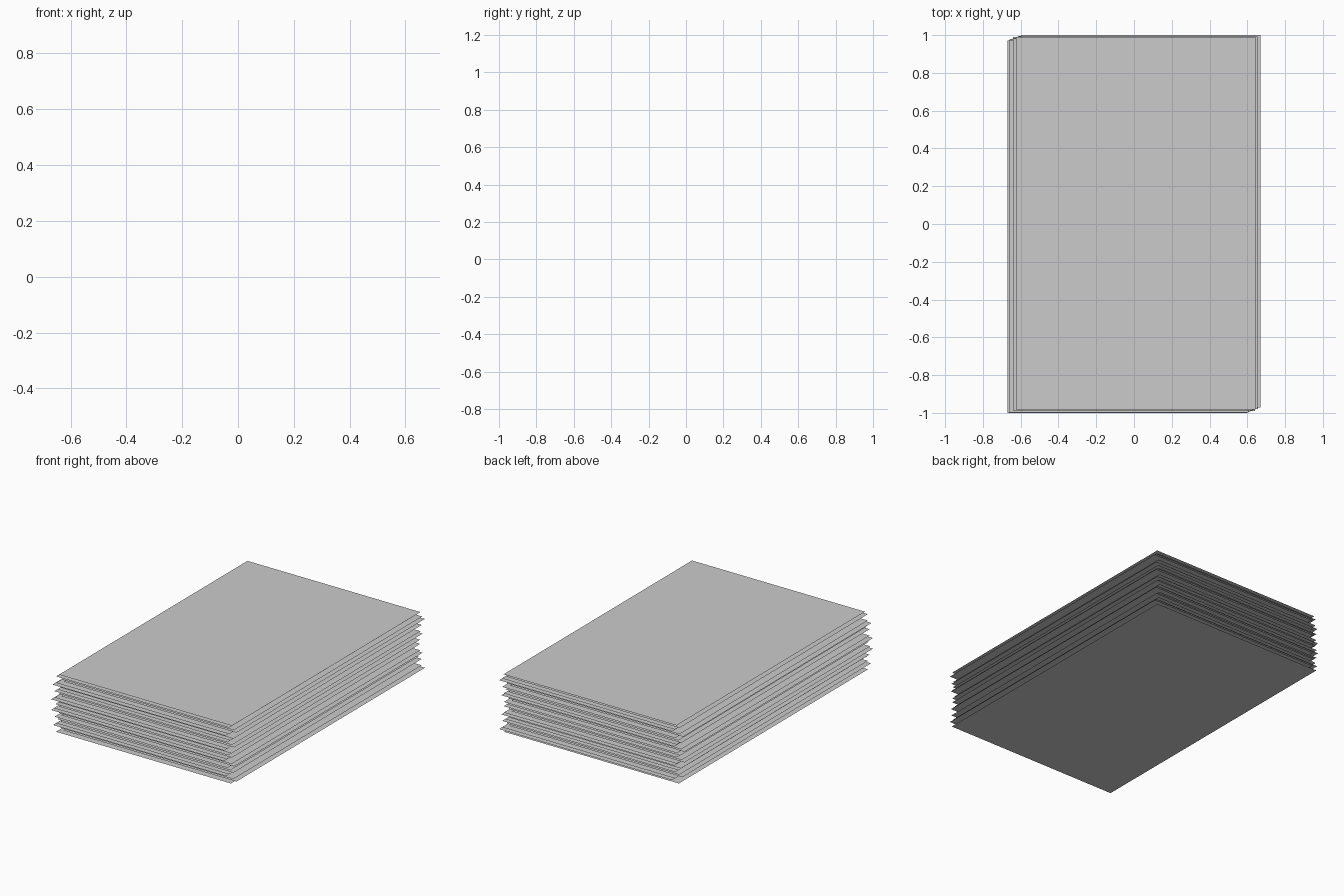
import bpy

if "Cube" in bpy.data.objects:
    bpy.data.objects.remove(bpy.data.objects["Cube"])

WIDTH, LENGTH = 1.267, 1.972   # one sheet
STEP = 0.01407                 # vertical gap between sheets

# sideways slip of each sheet, bottom to top (thousandths of a unit)
SLIPS = [0, 36, 18, -25, -7, 18, 0, -16, 23, 8, -36, -20, 9, -11,
         8, -36, -17, 23, 10, -17, 0, 18, -28, -7, 36, 20, -7, 10]


def make_sheet(index, slip):
    # paper-thin flat rectangle; it slips mostly in x, a little in y
    grow = 0.007 if index == 0 else 0.0
    cx, cy, z = slip / 1000, slip * 0.38 / 1000, index * STEP
    hx, hy = WIDTH / 2 + grow, LENGTH / 2 + grow / 2
    corners = [(-hx, -hy, 0), (hx, -hy, 0), (hx, hy, 0), (-hx, hy, 0)]
    mesh = bpy.data.meshes.new("sheet")
    mesh.from_pydata(corners, [], [(0, 1, 2, 3)])
    sheet = bpy.data.objects.new(f"sheet_{index + 1:02d}", mesh)
    sheet.location = (cx, cy, z)
    bpy.context.collection.objects.link(sheet)


# loose stack of sheets
for i, s in enumerate(SLIPS):
    make_sheet(i, s)
